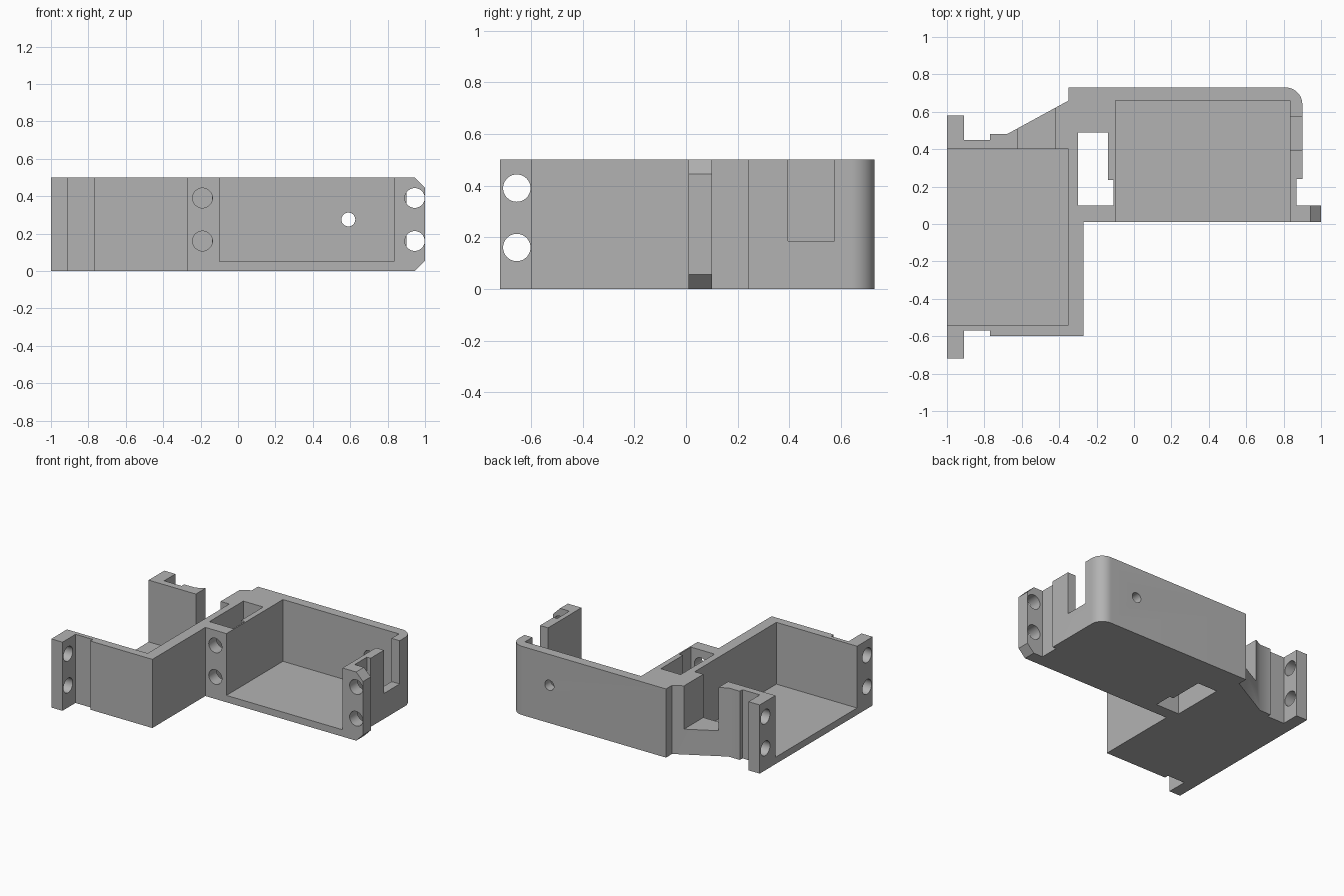
import bpy, bmesh, math
from mathutils import Matrix

cube = bpy.data.objects.get("Cube")
if cube:
    bpy.data.objects.remove(cube, do_unlink=True)

H, FLOOR, SILL = 0.5, 0.05, 0.185

grey = bpy.data.materials.new("plain grey")
grey.use_nodes = True
colour = (0.45, 0.45, 0.45, 1)
grey.diffuse_color = colour
grey.node_tree.nodes["Principled BSDF"].inputs["Base Color"].default_value = colour


def finish(name, bm):
    bmesh.ops.recalc_face_normals(bm, faces=bm.faces)
    mesh = bpy.data.meshes.new(name)
    bm.to_mesh(mesh)
    bm.free()
    obj = bpy.data.objects.new(name, mesh)
    bpy.context.collection.objects.link(obj)
    mesh.materials.append(grey)
    return obj


def prism(name, points, z0, z1):
    bm = bmesh.new()
    base = bm.faces.new([bm.verts.new((x, y, z0)) for x, y in points])
    top = bmesh.ops.extrude_face_region(bm, geom=[base])["geom"]
    bmesh.ops.translate(bm, vec=(0, 0, z1 - z0),
                        verts=[v for v in top if isinstance(v, bmesh.types.BMVert)])
    return finish(name, bm)


def box(name, x0, x1, y0, y1, z0, z1):
    return prism(name, [(x0, y0), (x1, y0), (x1, y1), (x0, y1)], z0, z1)


def rod(name, centre, radius, length, axis):
    bm = bmesh.new()
    turn = Matrix.Rotation(math.pi / 2, 4, "Y" if axis == "X" else "X")
    bmesh.ops.create_cone(bm, cap_ends=True, segments=40, radius1=radius, radius2=radius,
                          depth=length, matrix=Matrix.Translation(centre) @ turn)
    return finish(name, bm)


def cut(target, cutter):
    mod = target.modifiers.new("cut", "BOOLEAN")
    mod.operation = "DIFFERENCE"
    mod.solver = "EXACT"
    mod.object = cutter
    bpy.context.view_layer.objects.active = target
    bpy.ops.object.modifier_apply(modifier=mod.name)
    bpy.data.objects.remove(cutter, do_unlink=True)


# Bracket body: plan outline with one rounded corner
corner = [(0.81 + 0.09 * math.cos(a), 0.64 + 0.09 * math.sin(a))
          for a in (math.pi / 2 * i / 12 for i in range(13))]
outline = [(-1, -0.72), (-0.91, -0.72), (-0.91, -0.57), (-0.77, -0.57), (-0.77, -0.6),
           (-0.27, -0.6), (-0.27, 0.01), (1, 0.01), (1, 0.1), (0.87, 0.1), (0.87, 0.24),
           (0.9, 0.24)] + corner + [
           (-0.35, 0.73), (-0.35, 0.66), (-0.68, 0.48), (-0.77, 0.48), (-0.77, 0.45),
           (-0.91, 0.45), (-0.91, 0.58), (-1, 0.58)]
body = prism("bracket_body", outline, 0, H)

# Two open trays, each missing one wall
cut(body, box("side_tray", -1.1, -0.35, -0.54, 0.4, FLOOR, 0.6))
cut(body, box("front_tray", -0.1, 0.835, -0.1, 0.66, FLOOR, 0.6))

# Stepped slot right through the middle wall
cut(body, prism("through_slot", [(-0.3, 0.1), (-0.11, 0.1), (-0.11, 0.235), (-0.14, 0.235),
                                 (-0.14, 0.49), (-0.3, 0.49)], -0.1, 0.6))

# Cable notches in the walls
cut(body, box("end_notch", 0.8, 1, 0.395, 0.575, SILL, 0.6))
cut(body, box("slope_notch", -0.62, -0.42, 0.38, 0.8, SILL, 0.6))

# Paired screw holes
for z in (0.16, 0.39):
    for x in (-0.19, 0.945):
        cut(body, rod("front_screw_hole", (x, 0.06, z), 0.053, 0.24, "Y"))
    for y in (-0.655, 0.515):
        cut(body, rod("side_screw_hole", (-0.95, y, z), 0.053, 0.2, "X"))

# Small hole through the back wall
cut(body, rod("back_hole", (0.59, 0.7, 0.275), 0.037, 0.2, "Y"))

# Bevelled outer corners of the front flange
for z in (0, H):
    bevel = box("flange_bevel", -0.2, 0.2, -0.2, 0.2, -0.039, 0.039)
    bevel.data.transform(Matrix.Translation((1, 0.05, z))
                         @ Matrix.Rotation(math.pi / 4, 4, "Y")
                         @ Matrix.Diagonal((0.039 / 0.2, 1, 1, 1)))
    cut(body, bevel)

bpy.ops.object.select_all(action="DESELECT")
body.select_set(True)
bpy.context.view_layer.objects.active = body
bpy.ops.object.shade_smooth_by_angle(angle=math.radians(30))
